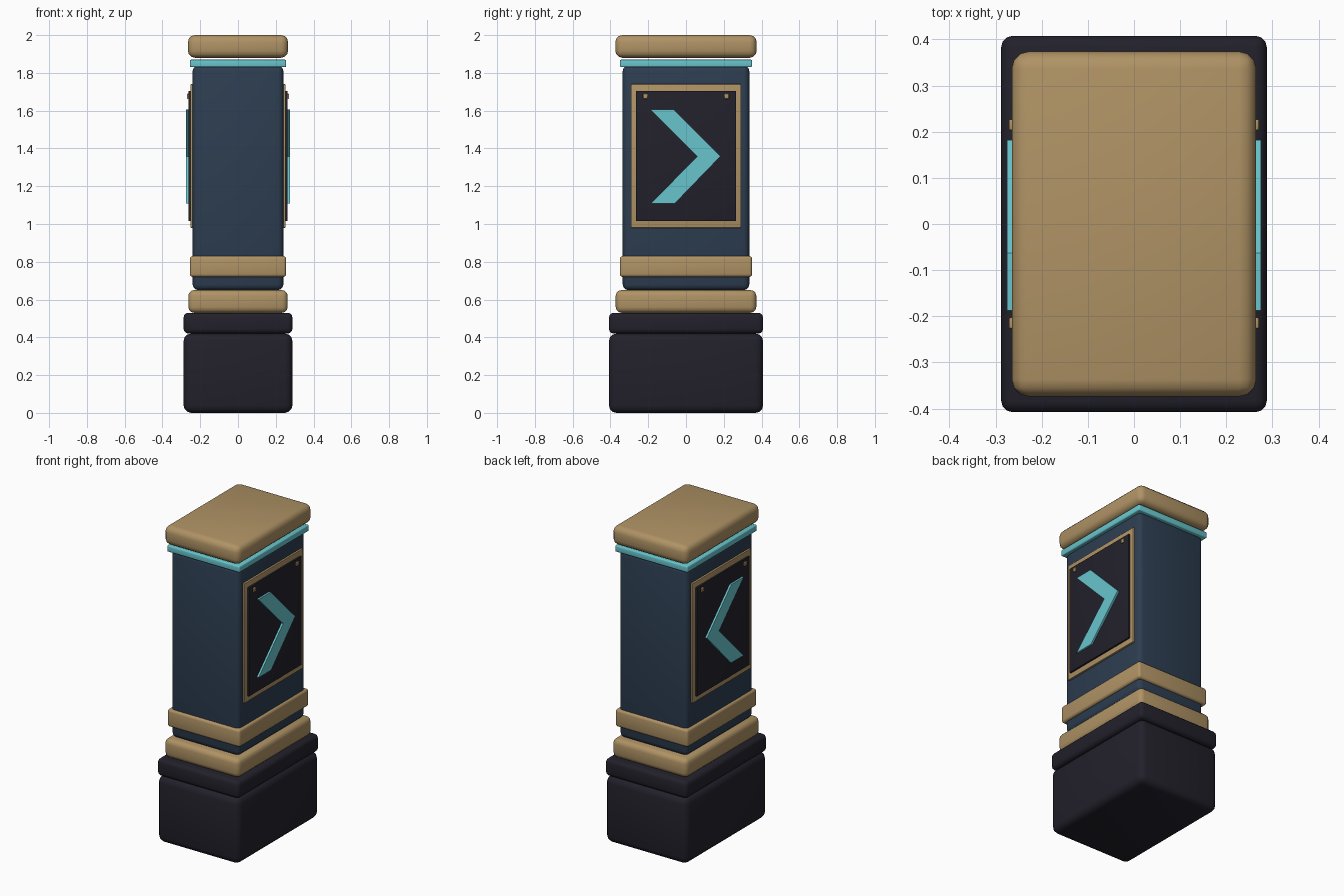
import bpy
import bmesh
from math import radians
from mathutils import Matrix, Vector

if "Cube" in bpy.data.objects:
    bpy.data.objects.remove(bpy.data.objects["Cube"], do_unlink=True)


def material(name, rgb):
    m = bpy.data.materials.new(name)
    m.use_nodes = True
    color = (*rgb, 1)
    m.diffuse_color = color
    m.node_tree.nodes["Principled BSDF"].inputs["Base Color"].default_value = color
    return m


gold = material("brushed gold", (0.43, 0.29, 0.13))
navy = material("navy blue", (0.026, 0.047, 0.082))
dark = material("near black", (0.016, 0.015, 0.024))
cyan = material("pale cyan", (0.14, 0.56, 0.61))


def finish(name, bm, mat, mirrored=False):
    bmesh.ops.recalc_face_normals(bm, faces=bm.faces)
    mesh = bpy.data.meshes.new(name)
    bm.to_mesh(mesh)
    bm.free()
    mesh.materials.append(mat)
    obj = bpy.data.objects.new(name, mesh)
    bpy.context.collection.objects.link(obj)
    bpy.ops.object.select_all(action="DESELECT")
    obj.select_set(True)
    bpy.context.view_layer.objects.active = obj
    bpy.ops.object.shade_smooth_by_angle(angle=radians(40))
    if mirrored:
        mod = obj.modifiers.new("other side", "MIRROR")
        mod.use_mirror_merge = False
    return obj


def box(name, low, high, mat, bevel, mirrored=False):
    """Rounded box between two opposite corners."""
    low, high = Vector(low), Vector(high)
    bm = bmesh.new()
    bmesh.ops.create_cube(bm, size=1, matrix=Matrix.Translation((low + high) / 2)
                          @ Matrix.Diagonal((*(high - low), 1)))
    bmesh.ops.bevel(bm, geom=bm.edges[:], offset=bevel, segments=3,
                    profile=0.5, affect="EDGES")
    return finish(name, bm, mat, mirrored)


# Stacked tiers: name, half width, half depth, bottom, top, material, bevel
tiers = [
    ("base_block", 0.288, 0.408, 0, 0.42, dark, 0.04),
    ("base_cap", 0.288, 0.408, 0.42, 0.53, dark, 0.025),
    ("lower_band", 0.263, 0.372, 0.53, 0.65, gold, 0.03),
    ("pillar_body", 0.24, 0.335, 0.65, 1.84, navy, 0.03),
    ("upper_band", 0.255, 0.35, 0.72, 0.83, gold, 0.015),
    ("light_ring", 0.255, 0.35, 1.83, 1.87, cyan, 0.007),
    ("top_cap", 0.265, 0.374, 1.88, 2, gold, 0.037),
]
for name, w, d, bottom, top, mat, bevel in tiers:
    box(name, (-w, -d, bottom), (w, d, top), mat, bevel)

# Sign panels on both sides
box("panel_frame", (0.23, -0.292, 0.98), (0.252, 0.292, 1.74), gold, 0.003, True)
box("panel_face", (0.235, -0.265, 1.015), (0.263, 0.265, 1.705), dark, 0.003, True)
for label, y in (("front", -0.215), ("back", 0.215)):
    box(f"{label}_rivet", (0.26, y - 0.012, 1.663), (0.271, y + 0.012, 1.69),
        gold, 0.004, True)

# Arrow chevrons, both pointing to the back
outline = [(-0.187, 1.605), (-0.063, 1.605), (0.182, 1.358),
           (-0.06, 1.108), (-0.187, 1.108), (0.06, 1.358)]
bm = bmesh.new()
face = bm.faces.new([bm.verts.new((0.262, y, z)) for y, z in outline])
side = bmesh.ops.extrude_face_region(bm, geom=[face])["geom"]
bmesh.ops.translate(bm, vec=(0.013, 0, 0),
                    verts=[v for v in side if isinstance(v, bmesh.types.BMVert)])
finish("arrow_chevron", bm, cyan, True)
